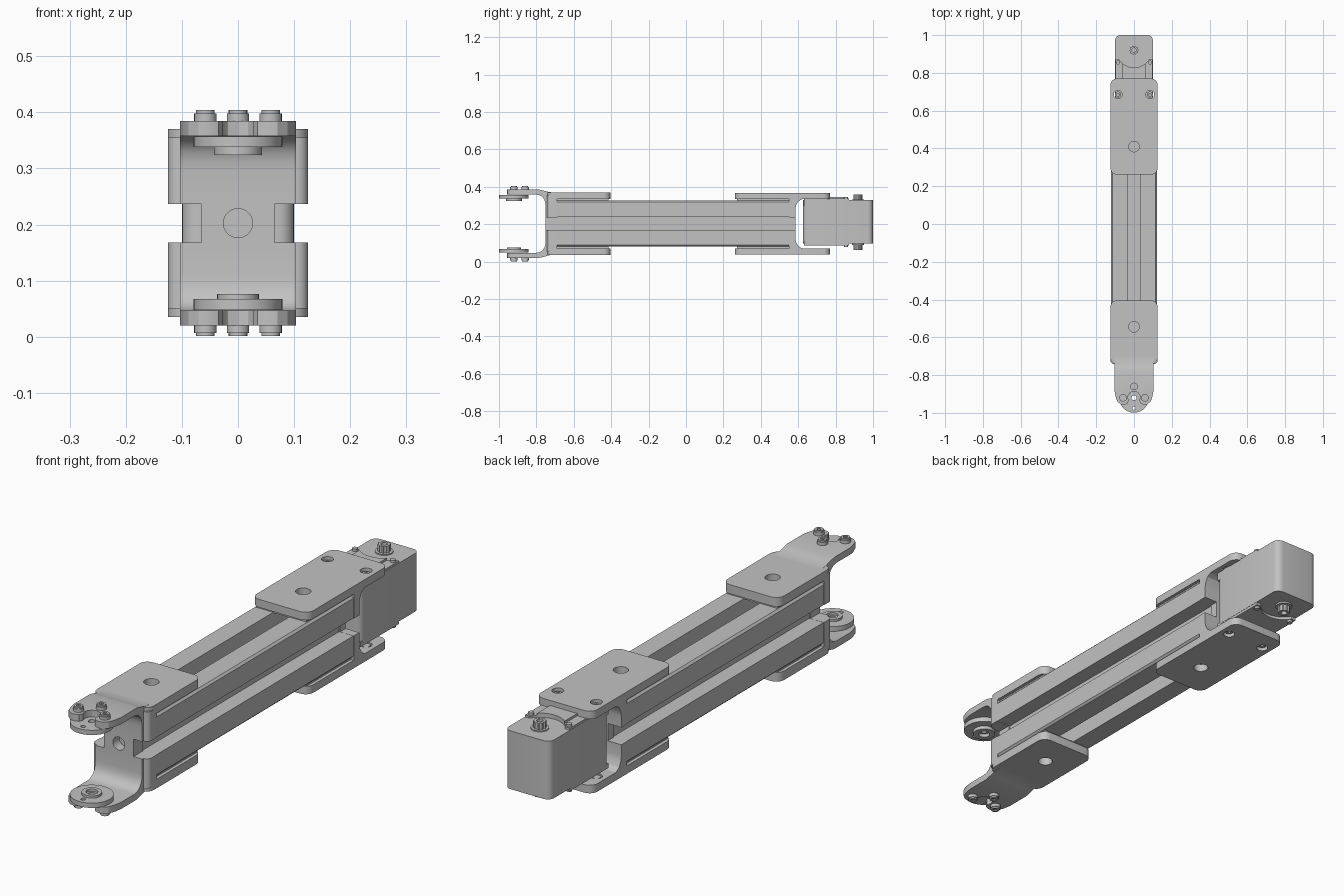
import bpy, bmesh
from math import sin, cos, pi, tau, radians

old = bpy.data.objects.get("Cube")
if old:
    bpy.data.objects.remove(old)

MID = 0.2025          # height of the mirror plane
SIDES = (("upper", 1), ("lower", -1))
parts = []

grey = bpy.data.materials.new("machined_grey")
grey.use_nodes = True
grey.diffuse_color = (0.54, 0.54, 0.54, 1)
grey.node_tree.nodes["Principled BSDF"].inputs["Base Color"].default_value = (0.54, 0.54, 0.54, 1)


def prism(name, pts, lo, hi, axis="z"):
    """Extrude a 2D outline along an axis."""
    place = {"x": lambda a, b, t: (t, a, b),
             "y": lambda a, b, t: (a, t, b),
             "z": lambda a, b, t: (a, b, t)}[axis]
    bm = bmesh.new()
    low = [bm.verts.new(place(a, b, lo)) for a, b in pts]
    high = [bm.verts.new(place(a, b, hi)) for a, b in pts]
    bm.faces.new(low)
    bm.faces.new(high)
    for i in range(len(pts)):
        j = (i + 1) % len(pts)
        bm.faces.new((low[i], low[j], high[j], high[i]))
    bmesh.ops.recalc_face_normals(bm, faces=bm.faces)
    mesh = bpy.data.meshes.new(name)
    bm.to_mesh(mesh)
    bm.free()
    mesh.materials.append(grey)
    ob = bpy.data.objects.new(name, mesh)
    bpy.context.collection.objects.link(ob)
    parts.append(ob)
    return ob


def boolean(ob, tools, operation="DIFFERENCE"):
    """Bake booleans into a part and discard the tools."""
    for tool in tools:
        mod = ob.modifiers.new("cut", "BOOLEAN")
        mod.object, mod.operation, mod.solver = tool, operation, "EXACT"
    bpy.context.view_layer.update()
    graph = bpy.context.evaluated_depsgraph_get()
    mesh = bpy.data.meshes.new_from_object(ob.evaluated_get(graph))
    ob.modifiers.clear()
    ob.data = mesh
    for tool in tools:
        parts.remove(tool)
        bpy.data.objects.remove(tool)
    return ob


def circle(x, y, r, n=32):
    return [(x + r * cos(tau * i / n), y + r * sin(tau * i / n)) for i in range(n)]


def rect(x0, x1, y0, y1):
    return [(x0, y0), (x1, y0), (x1, y1), (x0, y1)]


def round_rect(x, y0, y1, r, n=6):
    """Rectangle centred on x = 0 with rounded corners."""
    out = []
    corners = ((x - r, y1 - r), (r - x, y1 - r), (r - x, y0 + r), (x - r, y0 + r))
    for k, (cx, cy) in enumerate(corners):
        for i in range(n + 1):
            a = pi / 2 * (k + i / n)
            out.append((cx + r * cos(a), cy + r * sin(a)))
    return out


def flip(z, s):
    return MID + s * (z - MID)


def layer(name, pts, z0, z1, s):
    """Extrude in z, mirrored to the lower side when s is -1."""
    return prism(name, pts, *sorted((flip(z0, s), flip(z1, s))))


def side_notches(y0, y1):
    return [prism("notch", rect(*sorted((s * 0.065, s * 0.2)), 0.168, 0.237), y0, y1, "y")
            for s in (1, -1)]


def mirrored(half):
    """Complete an upper (y, z) half profile below the mirror plane."""
    return half + [(y, flip(z, -1)) for y, z in reversed(half) if z != MID]


def washer_screw(name, x, y, z, s):
    """Low domed screw with a socket."""
    layer(name, circle(x, y, 0.02, 24), z, z + 0.013, s)
    dome = layer(name + "_dome", circle(x, y, 0.0165, 24), z + 0.012, z + 0.019, s)
    boolean(dome, [layer("socket", circle(x, y, 0.009, 6), z + 0.014, z + 0.03, s)])


# Slotted beam
h, slot, floor = 0.123, 0.035, 0.06
side = [(h, -0.115), (h, -slot), (floor, -slot), (floor, slot), (h, slot), (h, 0.115)]
outline = []
for k in range(4):
    outline += side
    side = [(-b, a) for a, b in side]
prism("beam", [(a, MID + b) for a, b in outline], -0.71, 0.57, "y")

# Front fork: end wall and ears from one side profile, trimmed by a plan outline
fork = mirrored([(-0.70, MID), (-0.70, 0.37), (-0.73, 0.371), (-0.755, 0.378), (-0.785, 0.385),
                 (-1.0, 0.385), (-1.0, 0.358), (-0.80, 0.358), (-0.783, 0.355), (-0.768, 0.346),
                 (-0.757, 0.331), (-0.752, 0.314), (-0.75, 0.295), (-0.75, MID)])
half = [(0.103, -0.60), (0.103, -0.885), (0.097, -0.915), (0.088, -0.94), (0.07, -0.955),
        (0.052, -0.957), (0.035, -0.95), (0.028, -0.935), (0.033, -0.92), (0.03, -0.905),
        (0.018, -0.891), (0, -0.886)]
plan = half + [(-x, y) for x, y in reversed(half) if x]
front_fork = prism("front_fork", fork, -0.2, 0.2, "x")
boolean(front_fork, [prism("plan_trim", plan, -0.1, 0.6)], "INTERSECT")
bore = prism("bore", circle(0, MID, 0.026), -0.8, -0.705, "y")
boolean(front_fork, side_notches(-0.8, -0.69) + [bore])

# Front end cap around the beam
front_cap = prism("front_cap", round_rect(0.125, -0.742, -0.66, 0.02), 0.05, 0.355)
boolean(front_cap, [prism("trim", rect(-0.2, 0.2, 0, 0.5), -0.69, -0.6, "y"),
                    prism("bore", circle(0, MID, 0.026), -0.8, -0.705, "y")]
        + side_notches(-0.8, -0.68))

# Rear end cap with filleted corners under the plates
rear = mirrored([(0.55, MID), (0.55, 0.34), (0.645, 0.34), (0.62, 0.334), (0.60, 0.322),
                 (0.588, 0.30), (0.585, 0.28), (0.585, MID)])
rear_cap = prism("rear_cap", rear, -0.125, 0.125, "x")
boolean(rear_cap, side_notches(0.545, 0.65))

for label, s in SIDES:
    # Clamp plates with holes, each seated on a narrower pad
    plate = layer(f"{label}_front_plate", round_rect(0.125, -0.742, -0.405, 0.035), 0.334, 0.37, s)
    boolean(plate, [layer("hole", circle(0, -0.545, 0.028), 0.3, 0.4, s)])
    plate = layer(f"{label}_rear_plate", round_rect(0.125, 0.262, 0.77, 0.035), 0.334, 0.366, s)
    boolean(plate, [layer("hole", circle(x, y, r), 0.3, 0.4, s)
                    for x, y, r in ((0, 0.41, 0.028), (0.085, 0.685, 0.022), (-0.085, 0.685, 0.022))])
    for end, y0, y1 in (("front", -0.70, -0.415), ("rear", 0.272, 0.56)):
        layer(f"{label}_{end}_pad", rect(-0.112, 0.112, y0, y1), 0.324, 0.335, s)
    for hand, x in (("left", 0.085), ("right", -0.085)):
        screw = layer(f"{label}_{hand}_plate_screw", circle(x, 0.685, 0.016, 24), 0.336, 0.356, s)
        boolean(screw, [layer("socket", circle(x, 0.685, 0.008, 6), 0.345, 0.4, s)])

    # Round horn and hub inside each ear
    holes = [layer("hole", circle(0, -0.92, 0.013), 0.3, 0.4, s),
             layer("hole", circle(0, -0.975, 0.009, 16), 0.3, 0.4, s)]
    horn = layer(f"{label}_horn", circle(0, -0.92, 0.079, 48), 0.338, 0.357, s)
    boolean(horn, holes)
    hub_radius, hub_end = (0.043, 0.324) if s > 0 else (0.037, 0.329)
    hub = layer(f"{label}_horn_hub", circle(0, -0.92, hub_radius), hub_end, 0.339, s)
    boolean(hub, [layer("hole", circle(0, -0.92, 0.022), 0.3, 0.4, s)])

    # Ear screws
    for i, (x, y) in enumerate(((0, -0.86), (0.058, -0.92), (-0.058, -0.92))):
        washer_screw(f"{label}_ear_screw_{i + 1}", x, y, 0.385, s)

# Motor housing with softened vertical edges
prism("motor_housing", round_rect(0.1, 0.625, 1.0, 0.028, 5), 0.097, 0.329)

# Raised ridge on top of the motor
ridge = prism("motor_ridge", rect(-0.06, 0.06, 0.68, 0.86), 0.325, 0.346)
boolean(ridge, [prism("clearance", circle(0, 0.92, 0.092, 48), 0.3, 0.4)])

for label, s in SIDES:
    # Stepped cover with a round clearance for the output shaft
    top = 0.337 if s > 0 else 0.319
    cover = layer(f"{label}_motor_cover", rect(-0.099, 0.099, 0.63, 0.872), 0.3, top, s)
    boolean(cover, [layer("clearance", circle(0, 0.92, 0.092, 48), 0.25, 0.4, s)])
    for hand, x in (("left", 0.084), ("right", -0.084)):
        layer(f"{label}_{hand}_cover_screw", circle(x, 0.855, 0.011, 16), 0.305, top + 0.009, s)

    # Output shaft: collar and splined tip
    layer(f"{label}_shaft_collar", circle(0, 0.92, 0.033), 0.3, top - 0.004, s)
    teeth = []
    for i in range(40):
        r = 0.024 if i % 4 < 2 else 0.021
        teeth.append((r * cos(tau * i / 40), 0.92 + r * sin(tau * i / 40)))
    shaft = layer(f"{label}_shaft", teeth, 0.3, 0.36 if s > 0 else 0.342, s)
    boolean(shaft, [layer("hole", circle(0, 0.92, 0.012, 24), 0.325, 0.4, s)])

# Smooth curved walls, keep edges crisp
bpy.ops.object.select_all(action="DESELECT")
for ob in parts:
    ob.select_set(True)
bpy.context.view_layer.objects.active = parts[0]
bpy.ops.object.shade_smooth_by_angle(angle=radians(30))
